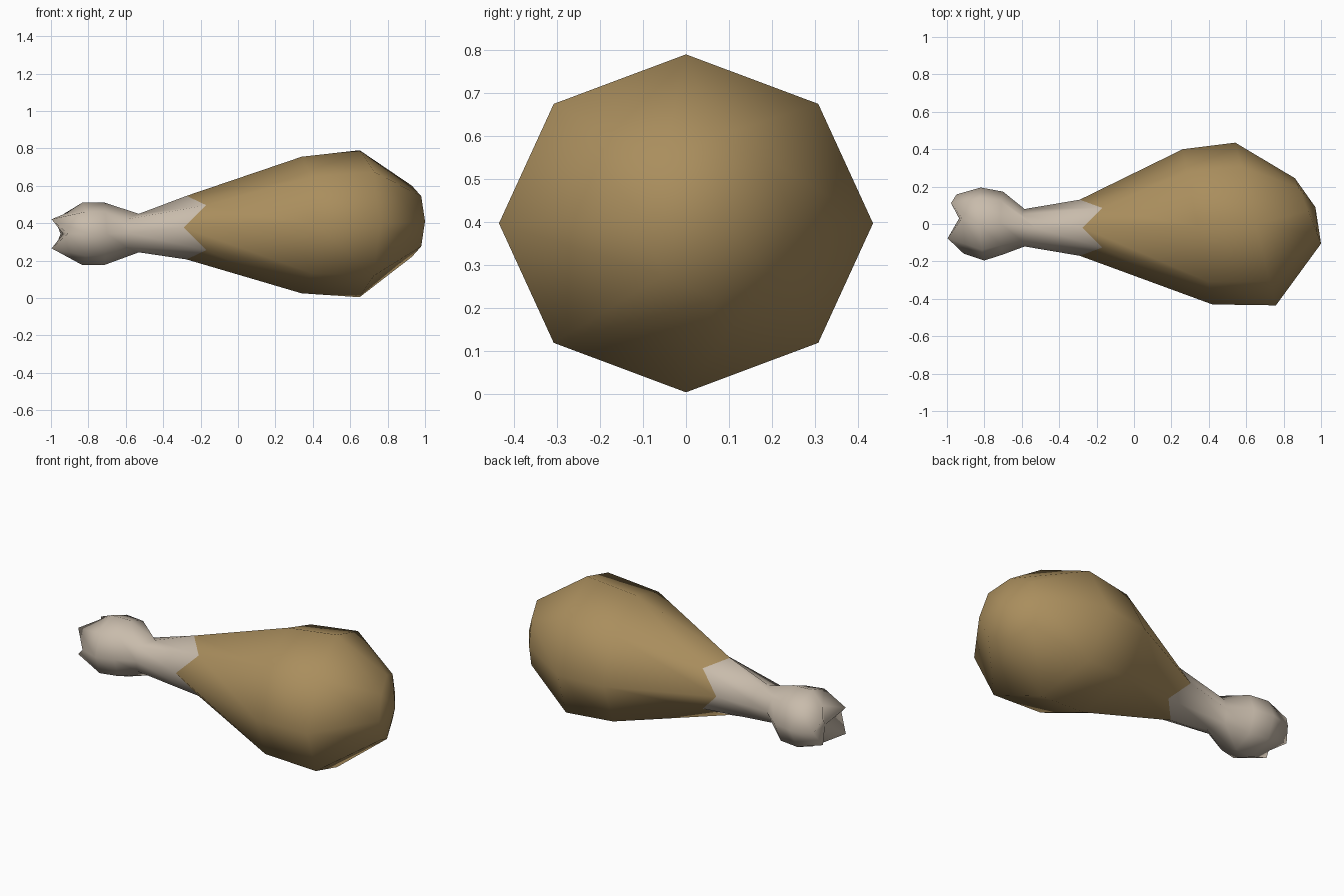
import bpy, bmesh
from math import sin, cos, pi

if "Cube" in bpy.data.objects:
    bpy.data.objects.remove(bpy.data.objects["Cube"])


def material(name, rgb):
    m = bpy.data.materials.new(name)
    m.use_nodes = True
    m.diffuse_color = (*rgb, 1)
    m.node_tree.nodes["Principled BSDF"].inputs["Base Color"].default_value = (*rgb, 1)
    return m


SIDES = 8
bm = bmesh.new()


def ring(x_side, x_diag, x_top, tilt, cy, cz, ry, rz):
    """Tilted eight-sided ring with its own x for side, diagonal and top corners."""
    verts = []
    for i in range(SIDES):
        a = 2 * pi * i / SIDES
        y, z = ry * cos(a), rz * sin(a)
        x = (x_side, x_diag, x_top, x_diag)[i % 4]
        verts.append(bm.verts.new((x + tilt * y, cy + y, cz + z)))
    return verts


# Rings from the knuckle end to the thick end of the meat
rings = [
    ring(-.93, -.965, -.92, -.12, 0, .343, .158, .11),     # knuckle end
    ring(-.81, -.82, -.83, -.05, 0, .343, .195, .168),     # knuckle middle
    ring(-.70, -.71, -.715, 0, .005, .343, .168, .167),    # knuckle back
    ring(-.585, -.60, -.53, 0, -.02, .347, .10, .103),     # neck
    ring(-.29, -.17, -.275, 0, -.02, .376, .15, .17),      # jagged meat edge
    ring(.34, .34, .34, -.19, -.015, .39, .415, .365),     # meat shoulder
    ring(.65, .65, .65, -.25, 0, .397, .435, .393),        # meat bulge
    ring(.93, .93, .93, -.4, .07, .41, .175, .19),         # meat end
]
BONE_SPANS = 4

# Front knuckle lobe pokes out further than the back one
for v in rings[0][3:6:2]:
    v.co.x -= .045
    v.co.y += .035
for v in rings[0][2::4]:
    v.co.y = .03

# Skin between the rings, then a centre point closing each end
for k, (a, b) in enumerate(zip(rings, rings[1:])):
    for i in range(SIDES):
        j = (i + 1) % SIDES
        f = bm.faces.new((a[i], a[j], b[j], b[i]))
        f.material_index = 0 if k < BONE_SPANS else 1
for loop, tip, mat in ((rings[0], (-.935, .03, .343), 0),
                       (rings[-1], (.97, .09, .41), 1)):
    centre = bm.verts.new(tip)
    for i in range(SIDES):
        f = bm.faces.new((loop[i], loop[(i + 1) % SIDES], centre))
        f.material_index = mat

bmesh.ops.recalc_face_normals(bm, faces=bm.faces)
for f in bm.faces:
    f.smooth = True

mesh = bpy.data.meshes.new("drumstick")
bm.to_mesh(mesh)
bm.free()
mesh.materials.append(material("bone", (.58, .50, .41)))
mesh.materials.append(material("roast meat", (.40, .27, .11)))
bpy.context.collection.objects.link(bpy.data.objects.new("drumstick", mesh))
